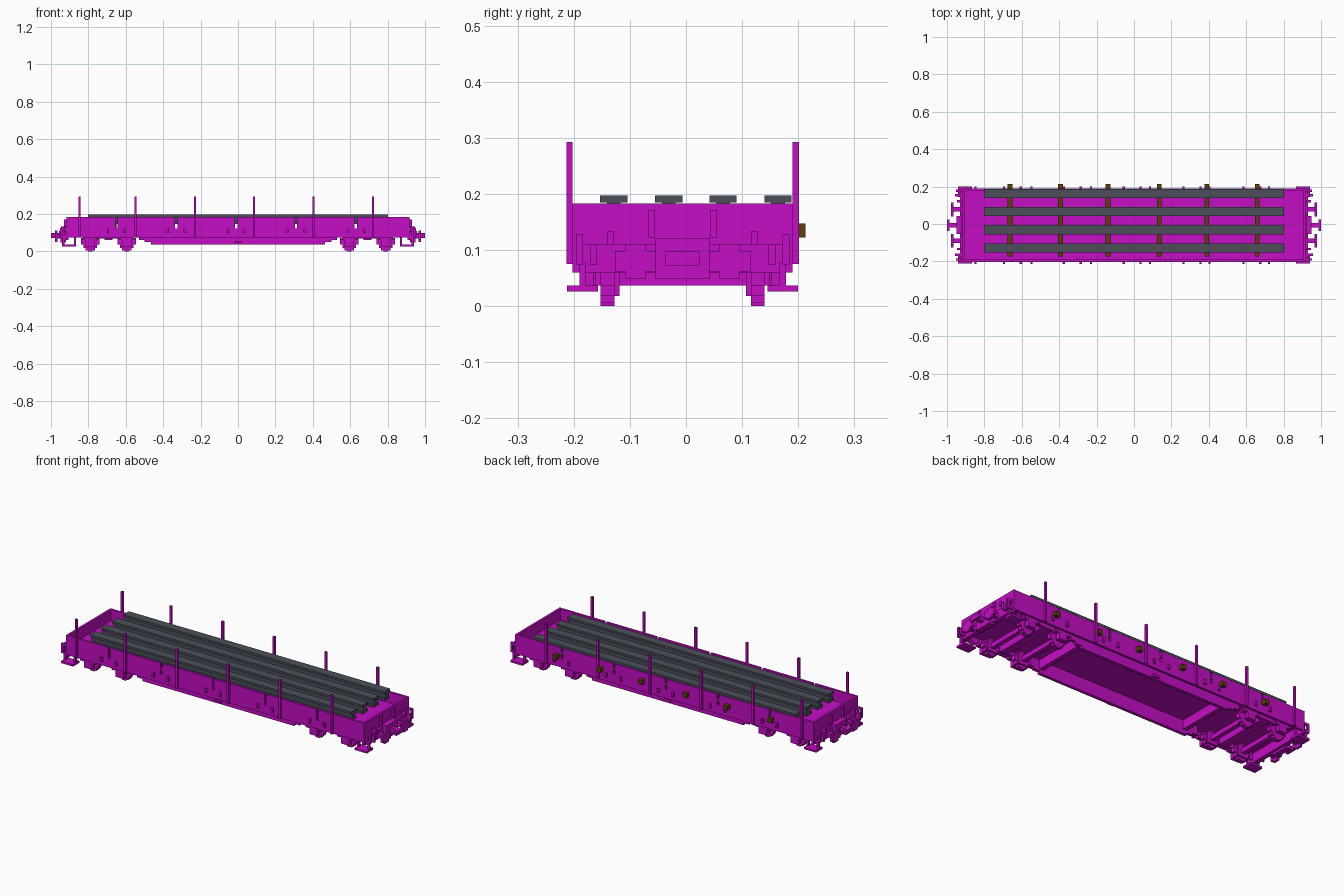
import bpy, bmesh
from mathutils import Matrix, Vector

if "Cube" in bpy.data.objects:
    bpy.data.objects.remove(bpy.data.objects["Cube"], do_unlink=True)

V = 0.0122     # block unit of the stepped style
CY = -0.006    # centre line of the wagon body


def material(name, colour):
    m = bpy.data.materials.new(name)
    m.use_nodes = True
    m.diffuse_color = (*colour, 1)
    m.node_tree.nodes["Principled BSDF"].inputs["Base Color"].default_value = (*colour, 1)
    return m


MAGENTA = material("magenta paint", (0.56, 0.004, 0.56))
STEEL = material("grey steel", (0.07, 0.078, 0.1))
WOOD = material("brown timber", (0.105, 0.05, 0.003))


def span(x0, x1, y0, y1, z0, z1):
    return (x0, x1, y0, y1, z0, z1)


def mid(x, y, z, sx, sy, sz):
    return (x - sx / 2, x + sx / 2, y - sy / 2, y + sy / 2, z - sz / 2, z + sz / 2)


def mirror_y(boxes):
    return boxes + [(a, b, 2 * CY - d, 2 * CY - c, e, f) for a, b, c, d, e, f in boxes]


def mirror_x(boxes):
    return boxes + [(-b, -a, c, d, e, f) for a, b, c, d, e, f in boxes]


def build(name, boxes, mat):
    bm = bmesh.new()
    for a, b, c, d, e, f in boxes:
        place = Matrix.Translation(Vector((a + b, c + d, e + f)) / 2)
        bmesh.ops.create_cube(bm, size=1, matrix=place @ Matrix.Diagonal((b - a, d - c, f - e, 1)))
    mesh = bpy.data.meshes.new(name)
    bm.to_mesh(mesh)
    bm.free()
    mesh.materials.append(mat)
    ob = bpy.data.objects.new(name, mesh)
    bpy.context.collection.objects.link(ob)
    return ob


# Deck and its outer frame
build("deck", [span(-0.91, 0.91, -0.195, 0.183, 0.11, 0.122)], MAGENTA)
build("side_frame", mirror_y([span(-0.917, 0.917, 0.178, 0.19, 0.075, 0.122)]), MAGENTA)

# Drop sides, split by narrow gaps
gaps = [-0.65, -0.33, -0.01, 0.31, 0.63]
edges = [-0.917 - V / 2] + gaps + [0.917 + V / 2]
build("drop_sides", mirror_y([span(a + V / 2, b - V / 2, 0.178, 0.19, 0.122, 0.183)
                              for a, b in zip(edges, edges[1:])]), MAGENTA)
build("end_walls", mirror_x([span(0.905, 0.917, -0.202, 0.19, 0.06, 0.183)]), MAGENTA)

# Hinges beside every gap
hinges = [mid(x + dx, 0.195, 0.11, V, V, 2 * V) for x in gaps for dx in (-0.045, 0.045)]
build("hinges", mirror_y(hinges), MAGENTA)

# Upright stakes
stakes = [-0.848, -0.548, -0.23, 0.086, 0.404, 0.722]
build("stakes", mirror_y([span(x - V / 2, x + V / 2, 0.19, 0.201, 0.075, 0.293)
                          for x in stakes]), MAGENTA)

# Deepened side sills with stepped ends
sill = [span(-h, h, 0.143, 0.16, z, 0.112)
        for h, z in ((0.53, 0.061), (0.5, 0.049), (0.465, 0.037))]
build("side_sills", mirror_y(sill), MAGENTA)
build("cross_members", mirror_x([span(0.44, 0.465, -0.155, 0.143, 0.06, 0.112)]), MAGENTA)
build("brake_box", mirror_y([mid(0, 0.166, 0.05, 0.04, V, V)]), MAGENTA)

# Wheels built from stepped layers, with axles, springs and axle boxes
wheels, axles, springs = [], [], []
for x in (-0.79, -0.595, 0.595, 0.79):
    for wide, high in ((2, 8), (4, 7), (6, 5), (8, 2)):
        wheels.append(mid(x, 0.128, 4 * V, wide * V, 2 * V, high * V))
    wheels.append(mid(x, 0.113, 4 * V, 5 * V, V, 5 * V))
    axles.append(mid(x, CY, 4 * V, 2 * V, 0.31, 2 * V))
    springs += [mid(x, 0.165, 0.045, 4 * V, 2 * V, 3 * V),
                mid(x, 0.165, 0.066, 8 * V, 2 * V, V),
                mid(x, 0.165, 0.08, 6 * V, 2 * V, 2 * V)]
build("wheels", mirror_y(wheels), MAGENTA)
build("axles", axles, MAGENTA)
build("axle_boxes", mirror_y(springs), MAGENTA)
build("bogie_side_beams", mirror_x(mirror_y([span(0.56, 0.83, 0.143, 0.16, 0.068, 0.092)])), MAGENTA)
build("bogie_bolsters", mirror_x([span(0.67, 0.715, -0.155, 0.143, 0.06, 0.112)]), MAGENTA)

# Headstocks, buffers and couplers
build("headstocks", mirror_x([span(0.905, 0.93, -0.19, 0.178, 0.06, 0.11)]), MAGENTA)
buffers = [mid(0.945, 0.078, 0.08, 0.05, 2 * V, 2 * V),
           mid(0.972, 0.078, 0.08, V, 6 * V, 3 * V),
           mid(0.972, 0.078, 0.08, V, 3 * V, 5 * V)]
build("buffers", mirror_x(mirror_y(buffers)), MAGENTA)
coupler = [mid(0.955, CY, 0.085, 0.09, 2 * V, 2 * V),
           mid(0.993, CY, 0.085, 0.014, 5 * V, 2 * V),
           mid(0.935, CY, 0.085, 0.03, 8 * V, 6 * V)]
build("couplers", mirror_x(coupler), MAGENTA)
fittings = [mid(0.923, 0.049, 0.147, V, V, 4 * V),
            mid(0.935, 0.122, 0.122, 0.025, V, 2 * V),
            mid(0.94, 0.153, 0.092, 0.035, V, 3 * V),
            mid(0.945, 0.178, 0.1, V, V, 4 * V),
            mid(0.93, 0.178, 0.122, 0.04, V, V),
            mid(0.93, 0.178, 0.08, 0.04, V, V)]
build("end_fittings", mirror_x(mirror_y(fittings)), MAGENTA)

# Corner steps hung from the frame
steps = [span(0.865, 0.94, 0.145, 0.2, 0.026, 0.037)]
for x in (0.871, 0.934):
    steps.append(mid(x, 0.172, 0.055, V, V, 0.045))
build("corner_steps", mirror_x(mirror_y(steps)), MAGENTA)

# Timber bearers that poke through one side
bearers = [-0.663, -0.393, -0.139, 0.134, 0.388, 0.658]
build("timber_bearers", [span(x - V, x + V, -0.175, 0.213, 0.122, 0.147) for x in bearers], WOOD)

# Load of flanged steel beams
beams = []
for y in (0.164, 0.066, -0.031, -0.129):
    beams += [mid(0, y, 0.153, 1.606, 4 * V, V),
              mid(0, y, 0.172, 1.606, 2 * V, 0.027),
              mid(0, y, 0.191, 1.606, 4 * V, V)]
build("steel_beams", beams, STEEL)
